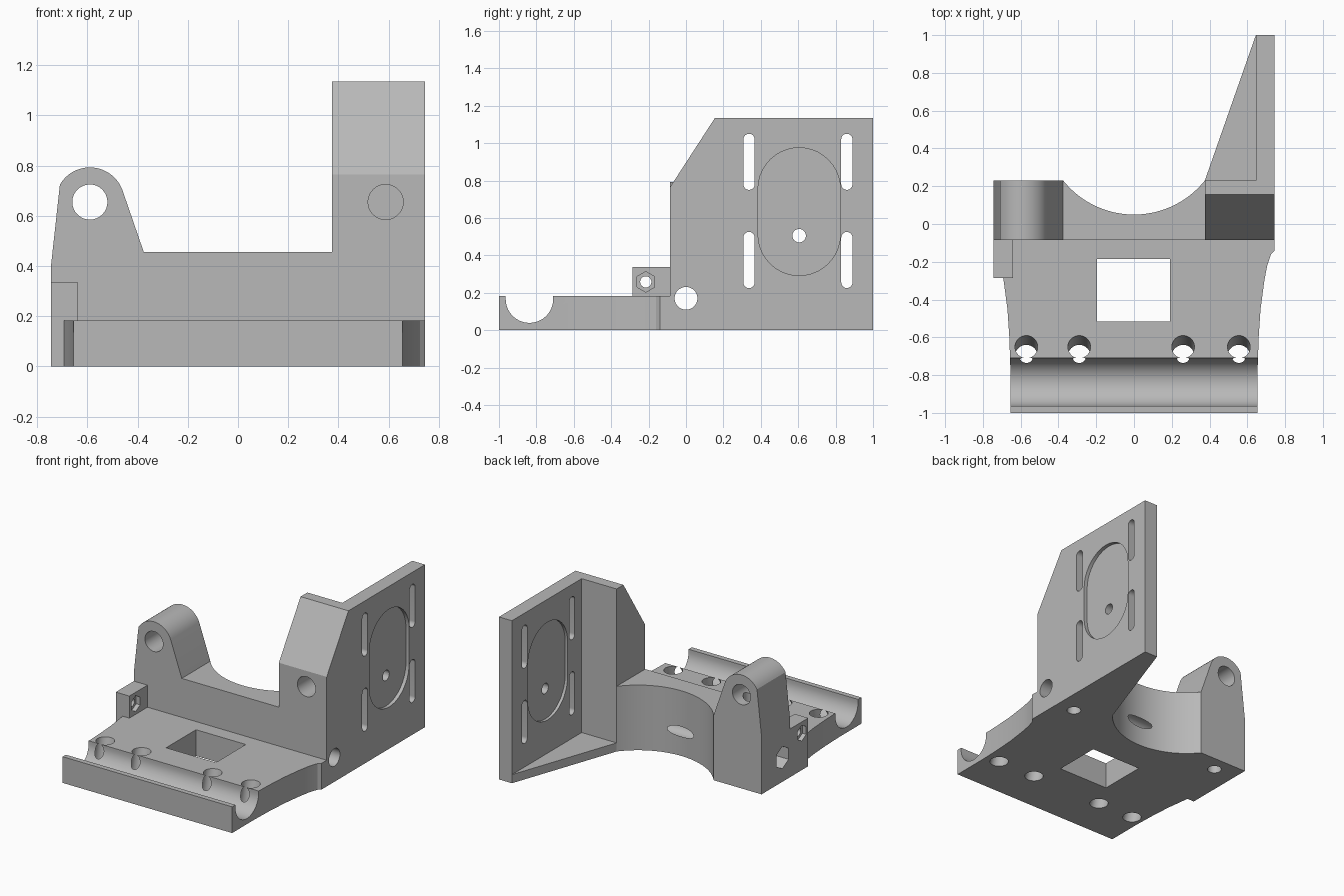
import bpy, bmesh
from math import pi, sin, cos, asin, radians

cube = bpy.data.objects.get("Cube")
if cube:
    bpy.data.objects.remove(cube, do_unlink=True)

grey = bpy.data.materials.new("plain_grey")
grey.use_nodes = True
grey.diffuse_color = (0.48, 0.48, 0.48, 1)
grey.node_tree.nodes["Principled BSDF"].inputs["Base Color"].default_value = (0.48, 0.48, 0.48, 1)


def prism(name, outline, axis, lo, hi, shear=0.0):
    """Extrude a 2D outline along an axis; shear leans it in y with height."""
    place = {"x": lambda a, b, d: (d, a, b),
             "y": lambda a, b, d: (a, d, b),
             "z": lambda a, b, d: (a, b + shear * d, d)}[axis]
    bm = bmesh.new()
    ends = [[bm.verts.new(place(a, b, d)) for a, b in outline] for d in (lo, hi)]
    bm.faces.new(ends[0])
    bm.faces.new(ends[1])
    n = len(outline)
    for i in range(n):
        j = (i + 1) % n
        bm.faces.new((ends[0][i], ends[0][j], ends[1][j], ends[1][i]))
    bmesh.ops.recalc_face_normals(bm, faces=bm.faces)
    mesh = bpy.data.meshes.new(name)
    bm.to_mesh(mesh)
    bm.free()
    mesh.materials.append(grey)
    obj = bpy.data.objects.new(name, mesh)
    bpy.context.scene.collection.objects.link(obj)
    return obj


def arc(a, b, r, start, end, steps):
    return [(a + r * cos(start + (end - start) * i / steps),
             b + r * sin(start + (end - start) * i / steps)) for i in range(steps + 1)]


def circle(a, b, r, sides=32, turn=0.0):
    return arc(a, b, r, turn, turn + 2 * pi, sides)[:-1]


def rect(a0, b0, a1, b1):
    return [(a0, b0), (a1, b0), (a1, b1), (a0, b1)]


def capsule(a, r, b0, b1):
    return arc(a, b1 - r, r, 0, pi, 20) + arc(a, b0 + r, r, pi, 2 * pi, 20)


# Base plate with flared sides
flare = [(0.655, -1), (0.655, -0.75), (0.66, -0.6), (0.67, -0.45), (0.69, -0.3),
         (0.705, -0.22), (0.725, -0.16), (0.745, -0.14), (0.745, 0)]
body = prism("carriage_body", flare + [(-x, y) for x, y in reversed(flare)], "z", 0, 0.183)

# Cross wall with rounded idler tower
tower_top = arc(-0.59, 0.655, 0.138, radians(20), radians(150), 24)
wall = [(-0.745, 0), (0.7, 0), (0.7, 0.455), (-0.375, 0.455)] + tower_top + [(-0.745, 0.4)]
adds = [
    prism("cross_wall", wall, "y", -0.085, 0.23),
    prism("chamfered_block", [(-0.085, 0), (0.23, 0), (0.23, 1.135), (0.155, 1.135),
                              (-0.085, 0.765)], "x", 0.375, 0.745),
    prism("motor_plate", rect(0.18, 0, 1, 1.135), "x", 0.645, 0.745),
    prism("gusset", [(0.375, 0.2), (0.7, 0.2), (0.7, 1), (0.645, 1), (0.375, 0.23)], "z", 0, 0.06),
    prism("nut_block", rect(-0.745, -0.285, -0.64, 0), "z", 0, 0.337),
]

# Scooped back of the wall
half = asin(0.375 / 0.48)
scoop = arc(0, 0.53, 0.48, -pi / 2 - half, -pi / 2 + half, 48) + [(0.3, 0.4), (-0.3, 0.4)]
cuts = [prism("scoop_cutter", scoop, "z", -0.1, 0.6)]

# Square window and front rod groove
cuts.append(prism("window_cutter", rect(-0.195, -0.515, 0.19, -0.185), "z", -0.1, 0.4))
groove = arc(-0.837, 0.166, 0.127, pi, 2 * pi, 32) + [(-0.71, 0.3), (-0.964, 0.3)]
cuts.append(prism("groove_cutter", groove, "x", -0.9, 0.9))

# Leaning holes beside the groove
for x in (-0.57, -0.29, 0.26, 0.555):
    cuts.append(prism("leaning_hole_cutter", circle(x, -0.70, 0.06), "z", -0.1, 0.4, shear=0.27))

# Tower holes: through on the idler side, blind in the block
cuts.append(prism("idler_hole_cutter", circle(-0.59, 0.655, 0.07), "y", -0.3, 0.5))
cuts.append(prism("blind_hole_cutter", circle(0.588, 0.655, 0.07), "y", -0.3, 0.17))
for x in (-0.58, 0.61):
    cuts.append(prism("upright_hole_cutter", circle(x, 0.12, 0.045), "z", -0.1, 0.64))

# Cross bolt hole with hexagon pocket, and nut block hole with hexagons
cuts.append(prism("bolt_hole_cutter", circle(0, 0.17, 0.061), "x", -0.9, 0.9))
cuts.append(prism("bolt_nut_cutter", circle(0, 0.17, 0.078, 6, pi / 6), "x", -0.9, -0.65))
cuts.append(prism("nut_hole_cutter", circle(-0.215, 0.258, 0.03), "x", -0.9, -0.5))
for lo, hi in ((-0.67, -0.5), (-0.9, -0.715)):
    cuts.append(prism("nut_cutter", circle(-0.215, 0.258, 0.055, 6, pi / 6), "x", lo, hi))

# Motor plate: slots, shallow oval on both faces, shaft hole
for y in (0.337, 0.86):
    for z in (0.225, 0.75):
        cuts.append(prism("slot_cutter", capsule(y, 0.03, z, z + 0.3), "x", 0.5, 0.9))
oval = capsule(0.605, 0.22, 0.292, 0.975)
cuts.append(prism("outer_oval_cutter", oval, "x", 0.72, 0.9))
cuts.append(prism("inner_oval_cutter", oval, "x", 0.5, 0.665))
cuts.append(prism("shaft_hole_cutter", circle(0.605, 0.505, 0.036), "x", 0.5, 0.9))

# Fuse the parts, cut the openings, then drop the helpers
for operation, tools in (("UNION", adds), ("DIFFERENCE", cuts)):
    for tool in tools:
        tool.hide_render = True
        mod = body.modifiers.new(tool.name, "BOOLEAN")
        mod.operation = operation
        mod.solver = "EXACT"
        mod.object = tool
bpy.context.view_layer.update()
result = bpy.data.meshes.new_from_object(body.evaluated_get(bpy.context.evaluated_depsgraph_get()))
body.modifiers.clear()
body.data = result
result.name = "carriage_body"
result.materials.clear()
result.materials.append(grey)
for poly in result.polygons:
    poly.material_index = 0
for tool in adds + cuts:
    bpy.data.objects.remove(tool, do_unlink=True)

# Smooth the rounded walls, keep the edges crisp
bpy.ops.object.select_all(action="DESELECT")
body.select_set(True)
bpy.context.view_layer.objects.active = body
bpy.ops.object.shade_smooth_by_angle(angle=radians(25))
